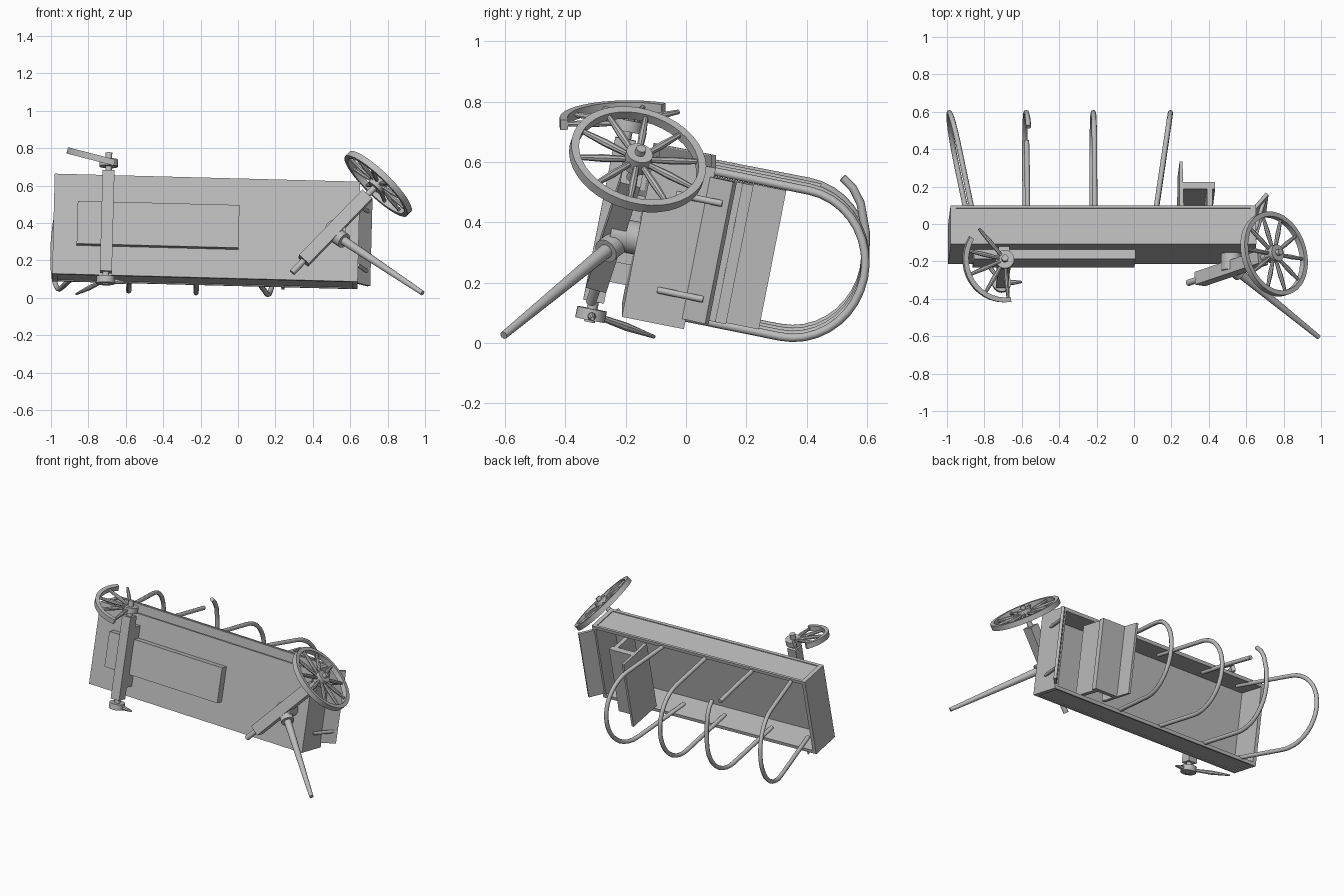
import bpy, bmesh, math
from mathutils import Matrix, Vector as V

if "Cube" in bpy.data.objects:
    bpy.data.objects.remove(bpy.data.objects["Cube"])

wood = bpy.data.materials.new("weathered grey")
wood.diffuse_color = (0.5, 0.5, 0.5, 1)
wood.use_nodes = True
wood.node_tree.nodes["Principled BSDF"].inputs["Base Color"].default_value = wood.diffuse_color

# Wagon frame: local x = length, y = wagon up, z = width (the wagon lies on its side)
M = (Matrix.Translation((-0.17, -0.16, 0.375))
     @ Matrix.Rotation(math.radians(1.5), 4, 'Y') @ Matrix.Rotation(math.radians(-11.2), 4, 'X'))
I = Matrix.Identity(4)


def finish(name, bm, mat, smooth=False):
    bmesh.ops.recalc_face_normals(bm, faces=bm.faces)
    me = bpy.data.meshes.new(name)
    bm.to_mesh(me)
    bm.free()
    me.transform(mat)
    me.materials.append(wood)
    ob = bpy.data.objects.new(name, me)
    bpy.context.collection.objects.link(ob)
    if smooth:
        bpy.context.view_layer.objects.active = ob
        bpy.ops.object.select_all(action='DESELECT')
        ob.select_set(True)
        bpy.ops.object.shade_smooth_by_angle(angle=math.radians(40))
    return ob


def box(name, lo, hi, mat=M):
    bm = bmesh.new()
    lo, hi = V(lo), V(hi)
    bmesh.ops.create_cube(bm, size=1, matrix=Matrix.Translation((lo + hi) / 2)
                          @ Matrix.Diagonal((*(hi - lo), 1)))
    return finish(name, bm, mat)


def prism(name, pts, z, mat=M):
    """Outline in local x/y, extruded over -z..z."""
    bm = bmesh.new()
    f = bm.faces.new([bm.verts.new((x, y, -z)) for x, y in pts])
    r = bmesh.ops.extrude_face_region(bm, geom=[f])
    bmesh.ops.translate(bm, vec=(0, 0, 2 * z), verts=[v for v in r['geom'] if isinstance(v, bmesh.types.BMVert)])
    return finish(name, bm, mat)


def add_rod(bm, p0, p1, r0, r1, n=12):
    p0, p1 = V(p0), V(p1)
    d = p1 - p0
    rot = d.to_track_quat('Z', 'Y').to_matrix().to_4x4()
    bmesh.ops.create_cone(bm, cap_ends=True, segments=n, radius1=r0, radius2=r1, depth=d.length,
                          matrix=Matrix.Translation((p0 + p1) / 2) @ rot)


def rod(name, p0, p1, r0, r1=None, mat=M, n=14):
    bm = bmesh.new()
    add_rod(bm, p0, p1, r0, r0 if r1 is None else r1, n)
    return finish(name, bm, mat, True)


def tube(name, pts, r):
    cu = bpy.data.curves.new(name, 'CURVE')
    cu.dimensions = '3D'
    cu.bevel_depth, cu.bevel_resolution, cu.use_fill_caps = r, 2, True
    s = cu.splines.new('POLY')
    s.points.add(len(pts) - 1)
    for p, q in zip(s.points, pts):
        p.co = (*(M @ V(q)), 1)
    s.use_smooth = True
    cu.materials.append(wood)
    bpy.context.collection.objects.link(bpy.data.objects.new(name, cu))


def wheel(name, mat, a0, a1, spokes, R=0.23, w=0.034, t=0.026):
    """Wheel round local z: a rim arc from a0 to a1 degrees plus spokes at the given angles."""
    bm = bmesh.new()
    n = max(3, int((a1 - a0) / 9))
    full = a1 - a0 >= 360
    rings = []
    for i in range(n if full else n + 1):
        a = math.radians(a0 + (a1 - a0) * i / n)
        rings.append([bm.verts.new((r * math.cos(a), r * math.sin(a), z))
                      for r, z in ((R - t, -w / 2), (R, -w / 2), (R, w / 2), (R - t, w / 2))])
    for i in range(n):
        p, q = rings[i], rings[(i + 1) % len(rings)]
        for k in range(4):
            bm.faces.new((p[k], p[(k + 1) % 4], q[(k + 1) % 4], q[k]))
    if not full:
        bm.faces.new(rings[0])
        bm.faces.new(rings[-1])
    finish(name + "_rim", bm, mat, True)
    bm = bmesh.new()
    for a in spokes:
        d = V((math.cos(math.radians(a)), math.sin(math.radians(a)), 0))
        add_rod(bm, d * 0.03, d * 0.12, 0.009, 0.013, 8)
        add_rod(bm, d * 0.12, d * (R - t / 2), 0.013, 0.008, 8)
    finish(name + "_spokes", bm, mat, True)


# Wagon box
L, W, H = 0.817, 0.2725, 0.21
box("floor", (-L, 0, -W), (L, 0.02, W))
for s, n in ((-1, "lower"), (1, "upper")):
    z = sorted((s * 0.25, s * 0.267))
    box(n + "_side", (-L, 0, z[0]), (L, H, z[1]))
    z = sorted((s * 0.25, s * W))
    box(n + "_side_rim", (-L, H - 0.015, z[0]), (L, H, z[1]))
    for x in (-L, L - 0.03):
        box(n + "_corner_post", (x, 0, z[0]), (x + 0.03, H, z[1]))
box("tailgate", (-L, 0, -0.25), (-L + 0.025, H, 0.25))
box("front_wall", (L - 0.025, 0, -0.25), (L, H, 0.25))
box("underside_chest", (-0.69, -0.05, -0.115), (0.175, 0, 0.118))

# Footboard and its struts
prism("footboard", [(0.80, 0.205), (0.815, 0.195), (0.885, 0.275), (0.87, 0.287)], 0.24)
for s in (-1, 1):
    rod("footboard_strut", (0.815, 0.10, 0.162 * s), (0.862, 0.255, 0.162 * s), 0.011)

# Seat
box("seat_bench", (0.41, 0.308, -0.235), (0.60, 0.345, 0.235))
box("seat_front_plank", (0.555, 0.13, -0.235), (0.585, 0.31, 0.235))
prism("seat_back", [(0.408, 0.20), (0.432, 0.20), (0.426, 0.456), (0.410, 0.456)], 0.235)

# Cover hoops; the second one is snapped near the upper bend
hw, bend, top = 0.247, 0.53, 0.235


def hoop_path(x0, lean, a_end=180):
    pts = [(-hw, 0.10), (-hw, 0.3)]
    pts += [(-hw * math.cos(math.radians(a)), bend + top * math.sin(math.radians(a)))
            for a in range(0, a_end + 1, 10)]
    if a_end == 180:
        pts += [(hw, 0.3), (hw, 0.10)]
    return [(x0 + lean * (u - H), u, z) for z, u in pts]


for x, lean in ((-0.705, -0.2), (-0.045, 0), (0.285, 0.15)):
    tube("cover_hoop", hoop_path(x, lean), 0.014)
tube("broken_hoop", hoop_path(-0.405, 0, 100)
     + [(-0.405, 0.745, 0.13), (-0.402, 0.71, 0.22), (-0.40, 0.675, 0.265), (-0.398, 0.635, 0.292)], 0.014)
tube("broken_hoop_stub", [(-0.405, 0.10, hw), (-0.405, 0.4, hw), (-0.408, 0.57, hw - 0.002)], 0.014)

# Rear axle
ax, ay = -0.53, -0.095
box("rear_axle", (ax - 0.032, ay - 0.035, -0.275), (ax + 0.032, ay + 0.035, 0.275))
box("rear_axle_mount", (ax - 0.03, ay, -0.2), (ax + 0.03, 0, 0.2))
rod("rear_spindles", (ax, ay, -0.345), (ax, ay, 0.375), 0.018)
for s in (-1, 1):
    rod("rear_hub", (ax, ay, s * 0.30), (ax, ay, s * 0.338), 0.05, n=20)

# Broken rear wheels
n_rear = V((0.25, 0.0, 0.97)).normalized()
c_rear = M @ V((ax, ay, 0.33))
W_rear = Matrix.Translation(c_rear) @ Matrix.Rotation(math.atan2(n_rear.x, n_rear.z), 4, 'Y')
wheel("broken_rear_wheel", W_rear, 148, 278, (131, 167, 203, 239, 275))
low = M @ V((ax, ay, -0.318))
bm = bmesh.new()
for tip in ((-0.865, -0.105, 0.02), (-0.60, -0.31, 0.08)):
    mid = low.lerp(V(tip), 0.55)
    add_rod(bm, low, mid, 0.009, 0.014, 8)
    add_rod(bm, mid, V(tip), 0.014, 0.006, 8)
finish("lower_wheel_spokes", bm, I, True)

# Front axle, swung round on its pivot
A, B = V((0.29, -0.315, 0.135)), V((0.75, -0.16, 0.61))
d = (B - A).normalized()
up = M.to_3x3() @ V((0, 1, 0))
side = d.cross(up).normalized()
up2 = side.cross(d)
F = Matrix((side, up2, d)).transposed().to_4x4()
F.translation = (A + B) / 2
box("front_axle", (-0.035, -0.035, -0.25), (0.035, 0.035, 0.25), F)
rod("front_spindles", (0, 0, -0.34), (0, 0, 0.39), 0.017, mat=F)
rod("front_pivot", (0.69, -0.09, -0.01), (0.69, 0.0, -0.01), 0.055, n=20)

# Front wheel
FW = F @ Matrix.Translation((0, 0, 0.338))
wheel("front_wheel", FW, 0, 360, range(0, 360, 36))
rod("front_wheel_hub", (0, 0, -0.03), (0, 0, 0.03), 0.045, mat=FW, n=20)

# Tongue
root, tip = V((0.53, -0.235, 0.33)), V((0.987, -0.605, 0.025))
t = (tip - root).normalized()
rod("tongue", root, tip, 0.025, 0.013, mat=I)
rod("tongue_socket", root - t * 0.01, root + t * 0.055, 0.042, mat=I, n=18)
